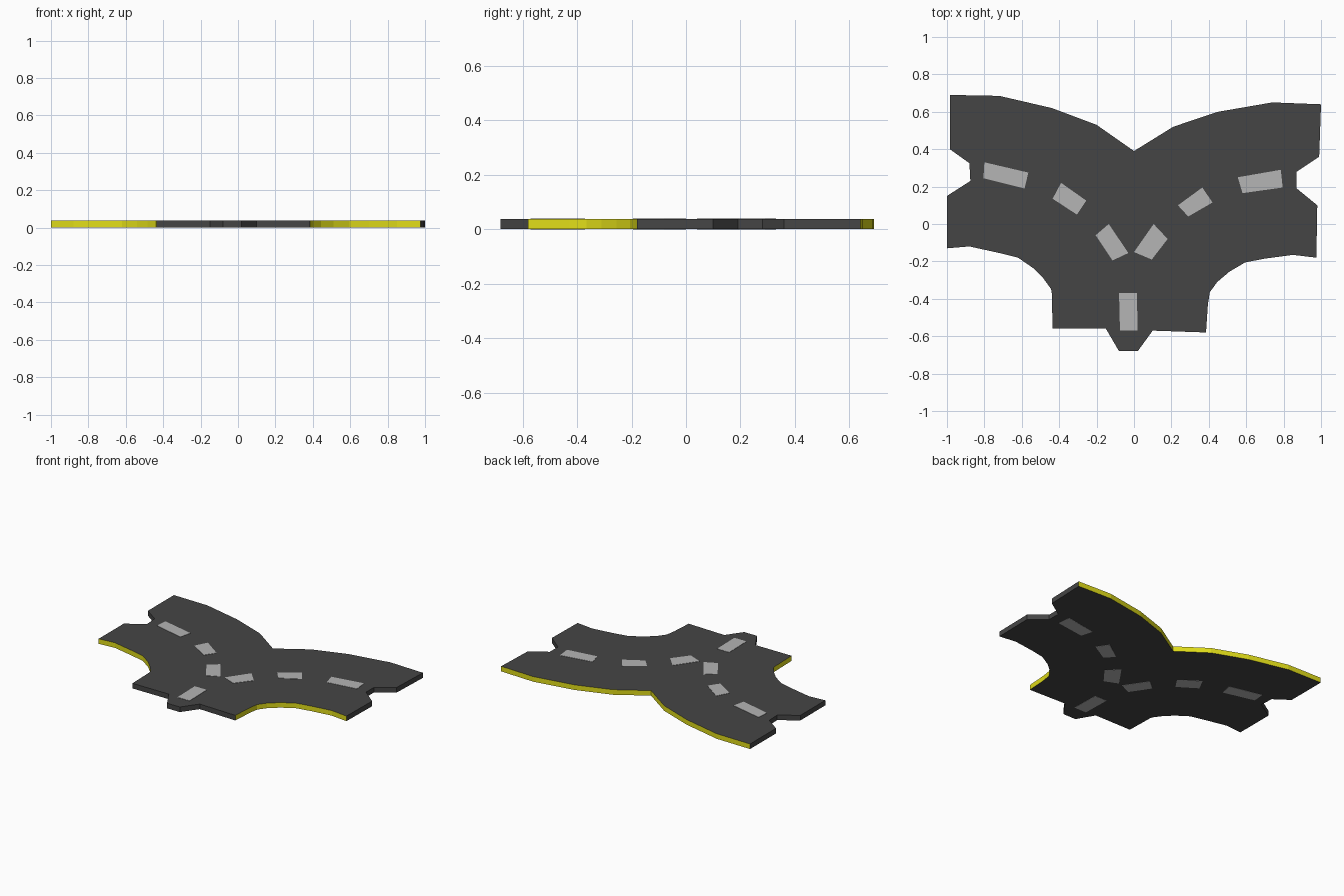
import bpy
import bmesh

if "Cube" in bpy.data.objects:
    bpy.data.objects.remove(bpy.data.objects["Cube"])


def material(name, rgb):
    m = bpy.data.materials.new(name)
    m.diffuse_color = (*rgb, 1)
    m.use_nodes = True
    m.node_tree.nodes["Principled BSDF"].inputs["Base Color"].default_value = m.diffuse_color
    return m


asphalt = material("asphalt", (0.06, 0.06, 0.06))
paint = material("lane_paint", (0.46, 0.46, 0.46))
yellow = material("yellow_edge", (0.75, 0.72, 0.01))


def slab(name, runs, z0, z1):
    """Extrude a closed outline; runs = [(side material slot, points)]."""
    pts, slots = [], []
    for slot, run in runs:
        pts += run
        slots += [slot] * len(run)
    bm = bmesh.new()
    low = [bm.verts.new((x, y, z0)) for x, y in pts]
    high = [bm.verts.new((x, y, z1)) for x, y in pts]
    bm.faces.new(low)
    bm.faces.new(high)
    n = len(pts)
    for i in range(n):
        j = (i + 1) % n
        f = bm.faces.new((low[i], low[j], high[j], high[i]))
        f.material_index = slots[i]
    bmesh.ops.recalc_face_normals(bm, faces=bm.faces)
    bmesh.ops.triangulate(bm, faces=[f for f in bm.faces if len(f.verts) > 4])
    me = bpy.data.meshes.new(name)
    bm.to_mesh(me)
    bm.free()
    ob = bpy.data.objects.new(name, me)
    bpy.context.collection.objects.link(ob)
    return ob


# Forked road plate: yellow curved kerbs, dark connector ends
back_edges = [(-.985, .69), (-.72, .685), (-.44, .62), (-.2, .53), (0, .39),
              (.21, .52), (.45, .60), (.74, .65)]
right_socket = [(1, .64), (.99, .36), (.87, .28), (.87, .19), (.98, .10)]
right_curve = [(.975, -.18), (.85, -.165), (.7, -.185), (.595, -.205), (.51, -.255),
               (.445, -.31), (.405, -.365), (.395, -.43)]
front_tab = [(.385, -.58), (.10, -.57), (.02, -.68), (-.08, -.68), (-.15, -.56)]
left_curve = [(-.435, -.56), (-.44, -.36), (-.445, -.345), (-.485, -.29), (-.54, -.235),
              (-.62, -.18), (-.72, -.155), (-.88, -.12)]
left_socket = [(-1, -.13), (-1, .15), (-.875, .23), (-.88, .325), (-.985, .40)]

road = slab("road_plate", [(1, back_edges), (0, right_socket), (1, right_curve),
                           (0, front_tab), (1, left_curve), (0, left_socket)],
            0.001, 0.037)
road.data.materials.append(asphalt)
road.data.materials.append(yellow)

# Lane dashes, showing on both the top and the underside
dashes = [
    [(-.80, .33), (-.565, .275), (-.585, .19), (-.805, .245)],
    [(-.39, .22), (-.255, .125), (-.305, .05), (-.435, .135)],
    [(-.135, 0), (-.03, -.155), (-.115, -.195), (-.205, -.06)],
    [(.105, 0), (.18, -.08), (.095, -.19), (0, -.15)],
    [(.365, .195), (.42, .115), (.29, .04), (.235, .10)],
    [(.785, .29), (.795, .195), (.58, .165), (.555, .25)],
    [(-.08, -.37), (.015, -.37), (.02, -.57), (-.075, -.57)],
]
for i, quad in enumerate(dashes):
    dash = slab(f"lane_dash_{i + 1}", [(0, quad)], 0, 0.039)
    dash.data.materials.append(paint)
